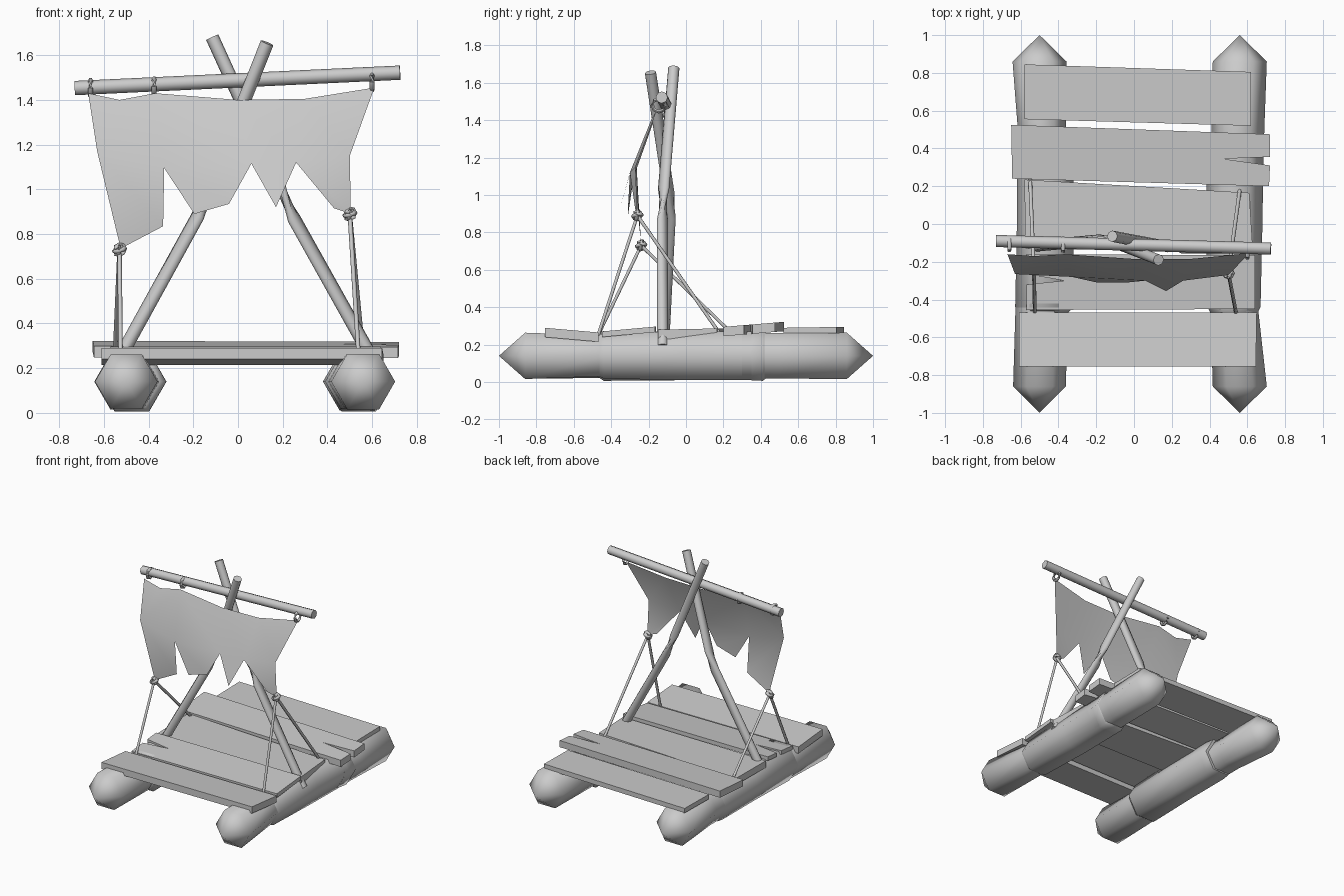
import bpy, bmesh, math
from mathutils import Vector

if "Cube" in bpy.data.objects:
    bpy.data.objects.remove(bpy.data.objects["Cube"])


def finish(name, bm, smooth=None):
    bmesh.ops.recalc_face_normals(bm, faces=bm.faces[:])
    me = bpy.data.meshes.new(name)
    bm.to_mesh(me)
    bm.free()
    ob = bpy.data.objects.new(name, me)
    bpy.context.collection.objects.link(ob)
    if smooth:
        bpy.ops.object.select_all(action='DESELECT')
        ob.select_set(True)
        bpy.context.view_layer.objects.active = ob
        bpy.ops.object.shade_smooth_by_angle(angle=math.radians(smooth))
    return ob


def tube(name, pts, radii, sides=8, closed=False, smooth=62, axis=None, phase=0.0):
    """Loft rings of vertices along a path."""
    bm = bmesh.new()
    pts = [Vector(p) for p in pts]
    n = len(pts)
    rings = []
    for i, p in enumerate(pts):
        if axis:
            d = Vector(axis)
        elif closed:
            d = (pts[(i + 1) % n] - pts[i - 1]).normalized()
        else:
            d = (pts[min(i + 1, n - 1)] - pts[max(i - 1, 0)]).normalized()
        ref = Vector((0, 0, 1)) if abs(d.z) < 0.9 else Vector((0, 1, 0))
        u = d.cross(ref).normalized()
        v = u.cross(d)
        r = radii[i] if isinstance(radii, (list, tuple)) else radii
        ring = []
        for k in range(sides):
            a = phase + 2 * math.pi * k / sides
            ring.append(bm.verts.new(p + u * math.cos(a) * r + v * math.sin(a) * r))
        rings.append(ring)
    for i in range(n if closed else n - 1):
        a, b = rings[i], rings[(i + 1) % n]
        for k in range(sides):
            j = (k + 1) % sides
            bm.faces.new((a[k], a[j], b[j], b[k]))
    if not closed:
        bm.faces.new(rings[0])
        bm.faces.new(rings[-1])
    bmesh.ops.remove_doubles(bm, verts=bm.verts[:], dist=0.0005)
    return finish(name, bm, smooth)


def loop_ring(name, c, r, minor, u, v):
    u, v, c = Vector(u).normalized(), Vector(v).normalized(), Vector(c)
    pts = [c + u * r * math.cos(t) + v * r * math.sin(t)
           for t in [2 * math.pi * i / 8 for i in range(8)]]
    return tube(name, pts, minor, 6, closed=True)


def plank(name, outline, zf, zb, thick):
    """Board from a top outline, tilted between front and back heights."""
    ys = [p[1] for p in outline]
    y0, y1 = min(ys), max(ys)
    bm = bmesh.new()
    top = [bm.verts.new((x, y, zf + (zb - zf) * (y - y0) / (y1 - y0))) for x, y in outline]
    bot = [bm.verts.new(v.co - Vector((0, 0, thick))) for v in top]
    bm.faces.new(top)
    bm.faces.new(bot[::-1])
    for i in range(len(top)):
        j = (i + 1) % len(top)
        bm.faces.new((top[i], bot[i], bot[j], top[j]))
    return finish(name, bm)


# Hexagonal log floats: front, middle and back sections (y, centre x, radius)
floats = {
    'left': [[(-1, -.5, 0), (-.86, -.5, .14), (-.43, -.49, .137)],
             [(-.47, -.48, .13), (-.44, -.475, .154), (0, -.47, .15), (.34, -.47, .15), (.4, -.475, .14)],
             [(.31, -.485, .13), (.5, -.487, .128), (.86, -.5, .143), (1, -.5, 0)]],
    'right': [[(-1, .56, 0), (-.86, .56, .143), (-.43, .53, .125)],
              [(-.47, .53, .125), (-.44, .53, .14), (0, .53, .15), (.34, .535, .15), (.41, .54, .154), (.44, .545, .13)],
              [(.3, .545, .14), (.5, .55, .14), (.86, .56, .143), (1, .56, 0)]],
}
for side, parts in floats.items():
    for label, rows in zip(('front', 'middle', 'back'), parts):
        tube(f'{side}_float_{label}', [(x, y, .14) for y, x, r in rows],
             [r for y, x, r in rows], 6, axis=(0, 1, 0))

# Deck planks, two of them split at one end
plank('deck_plank_1', [(-.61, -.755), (.645, -.755), (.65, -.468), (-.61, -.468)], .29, .265, .05)
plank('deck_plank_2', [(-.57, -.455), (.64, -.45), (.64, -.165), (-.57, -.16),
                       (-.57, -.265), (-.37, -.30), (-.57, -.32)], .27, .297, .03)
plank('deck_plank_3', [(-.575, -.13), (.63, -.15), (.61, .165), (-.58, .235)], .28, .288, .05)
plank('deck_plank_4', [(-.645, .24), (.715, .20), (.72, .31), (.47, .345),
                       (.72, .355), (.72, .475), (-.65, .525)], .295, .322, .05)
plank('deck_plank_5', [(-.58, .555), (.62, .52), (.62, .805), (-.58, .845)], .29, .295, .035)

# Crossed mast poles and the yard
tube('right_mast_pole', [(.63, -.125, .19), (.25, -.125, .87), (.18, -.12, 1.03), (-.115, -.065, 1.68)], .03)
tube('left_mast_pole', [(-.56, -.12, .19), (-.18, -.085, .88), (-.13, -.09, 1.0), (.13, -.19, 1.655)], .03)
tube('yard', [(-.73, -.09, 1.453), (.725, -.13, 1.522)], .032)

# Torn sail: top edge, notch row and ragged bottom points
top = [(-.67, -.16, 1.43), (-.53, -.17, 1.40), (-.37, -.16, 1.43),
       (0, -.185, 1.40), (.3, -.185, 1.405), (.61, -.155, 1.455)]
mid = [(-.63, -.265, 1.17), (-.33, -.28, 1.095), (.06, -.30, 1.115),
       (.26, -.30, 1.12), (.5, -.27, 1.15)]
low = [(-.525, -.24, .735), (-.335, -.25, .835), (-.195, -.31, .89), (-.04, -.31, .935),
       (.17, -.355, .92), (.43, -.27, .915), (.505, -.26, .89)]
bm = bmesh.new()
t, m, b = [[bm.verts.new(p) for p in row] for row in (top, mid, low)]
for f in ((t[0], m[0], m[1], t[2], t[1]), (t[2], m[1], m[2], t[3]), (t[3], m[2], m[3], t[4]),
          (t[4], m[3], m[4], t[5]), (m[0], b[0], b[1], m[1]), (m[1], b[2], b[3], m[2]),
          (m[2], b[4], m[3]), (m[3], b[5], b[6], m[4])):
    bm.faces.new(f)
finish('sail', bm, 62)

# Rope loops tying the sail to the yard
for i, c in enumerate([(-.66, -.105, 1.453), (-.375, -.11, 1.46), (.6, -.145, 1.48)]):
    loop_ring(f'yard_loop_{i + 1}', c, .035, .011, (0, 1, 0), (0, 0, 1))

# Corner knots and stay ropes down to the deck
stays = {'left': ((-.53, -.24, .73), (-.525, -.47, .25), (-.55, .235, .27)),
         'right': ((.5, -.26, .89), (.54, -.47, .25), (.56, .18, .26))}
for side, (k, front, back) in stays.items():
    loop_ring(f'{side}_knot_loop', k, .024, .011, (1, 0, .2), (0, .3, 1))
    loop_ring(f'{side}_knot_cross', k, .022, .011, (0, 1, 0), (.3, 0, 1))
    loop_ring(f'{side}_knot_wrap', k, .024, .01, (1, 0, .3), (0, 1, .2))
    for label, end in (('front', front), ('back', back)):
        tube(f'{side}_{label}_stay', [k, end], .01, 6)
